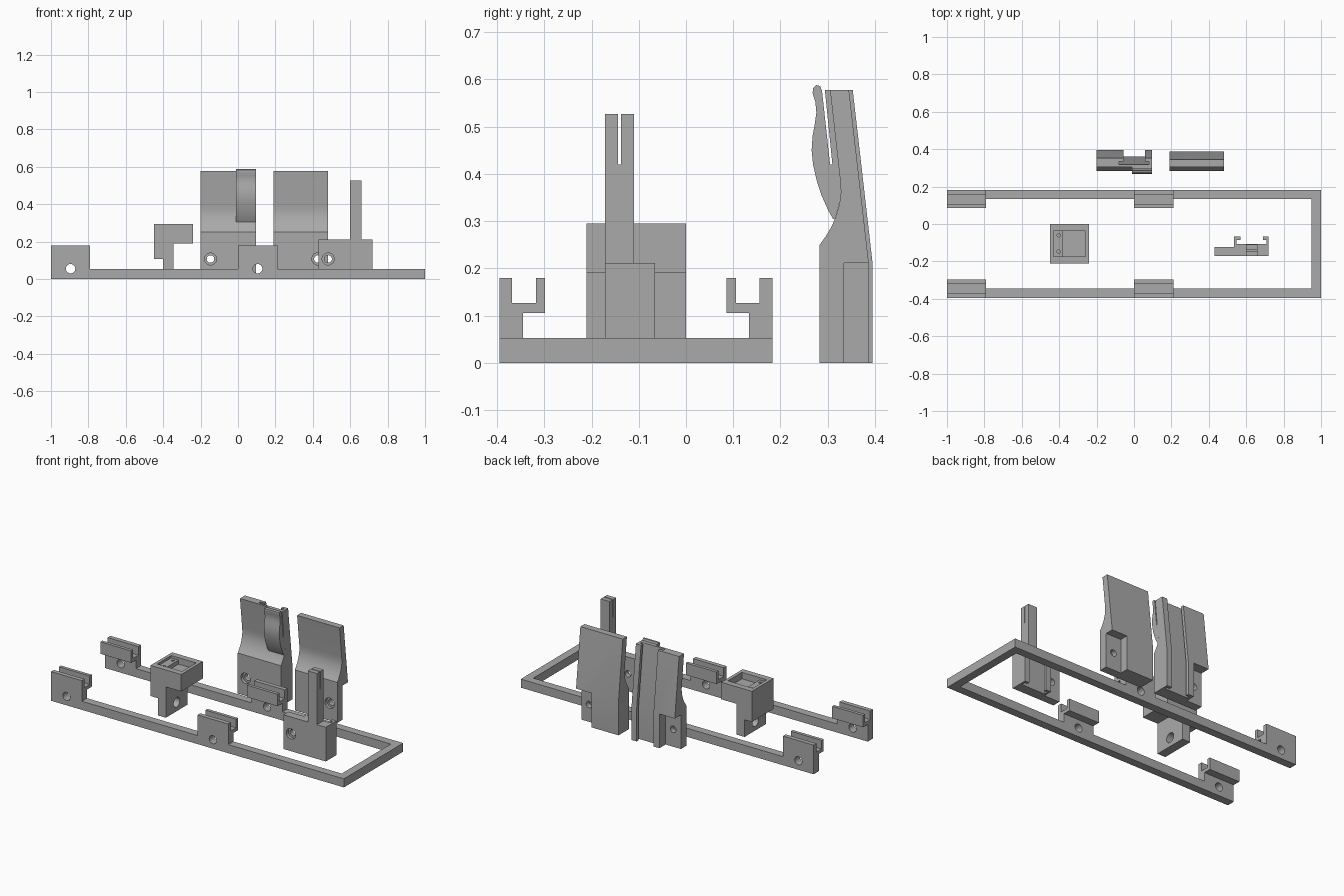
import bpy, bmesh, math

if "Cube" in bpy.data.objects:
    bpy.data.objects.remove(bpy.data.objects["Cube"])

grey = bpy.data.materials.new("plain_grey")
grey.diffuse_color = (0.40, 0.40, 0.40, 1)
grey.use_nodes = True
grey.node_tree.nodes["Principled BSDF"].inputs["Base Color"].default_value = grey.diffuse_color


def prism(name, pts, axis, lo, hi):
    """Extrude a 2D outline along an axis: x takes (y,z), y takes (x,z), z takes (x,y)."""
    place = {"x": lambda a, b, t: (t, a, b),
             "y": lambda a, b, t: (a, t, b),
             "z": lambda a, b, t: (a, b, t)}[axis]
    bm = bmesh.new()
    low = [bm.verts.new(place(a, b, lo)) for a, b in pts]
    top = [bm.verts.new(place(a, b, hi)) for a, b in pts]
    bm.faces.new(low)
    bm.faces.new(top)
    n = len(pts)
    for i in range(n):
        j = (i + 1) % n
        bm.faces.new((low[i], low[j], top[j], top[i]))
    bmesh.ops.recalc_face_normals(bm, faces=bm.faces)
    mesh = bpy.data.meshes.new(name)
    bm.to_mesh(mesh)
    bm.free()
    mesh.materials.append(grey)
    ob = bpy.data.objects.new(name, mesh)
    bpy.context.scene.collection.objects.link(ob)
    return ob


def rect(a0, a1, b0, b1):
    return [(a0, b0), (a1, b0), (a1, b1), (a0, b1)]


def box(x0, x1, y0, y1, z0, z1, name="cutter"):
    return prism(name, rect(x0, x1, y0, y1), "z", z0, z1)


def hole(a, b, r, axis, lo, hi):
    ring = [(a + r * math.cos(k * math.tau / 32), b + r * math.sin(k * math.tau / 32))
            for k in range(32)]
    return prism("hole_cutter", ring, axis, lo, hi)


def cut(ob, *cutters):
    """Subtract each cutter and remove it."""
    for c in cutters:
        c.hide_render = True
        mod = ob.modifiers.new("cut", "BOOLEAN")
        mod.operation, mod.solver, mod.object = "DIFFERENCE", "EXACT", c
        bpy.context.view_layer.objects.active = ob
        bpy.ops.object.modifier_apply(modifier=mod.name)
        bpy.data.objects.remove(c)


# U-shaped base frame with screw holes under the clips
MID = -0.106
CLIPS = (-1.0, 0.0)
frame = prism("base_frame", [(-1, -0.395), (1, -0.395), (1, 0.183), (-1, 0.183), (-1, 0.133),
                             (0.95, 0.133), (0.95, -0.345), (-1, -0.345)], "z", 0, 0.053)
for x in CLIPS:
    cut(frame, hole(x + 0.105, 0.055, 0.025, "y", -0.5, 0.3))

# Four slotted clips, mirrored across the frame's middle line
clip = [(-0.289, 0.053), (-0.289, 0.18), (-0.262, 0.18), (-0.262, 0.127), (-0.212, 0.127),
        (-0.212, 0.18), (-0.192, 0.18), (-0.192, 0.106), (-0.239, 0.106), (-0.239, 0.053)]
for x in CLIPS:
    for side in (1, -1):
        ob = prism("rail_clip", [(MID + side * a, b) for a, b in clip], "x", x, x + 0.21)
        cut(ob, hole(x + 0.105, 0.055, 0.025, "y", -0.5, 0.3))

# Button block on a leg, with a stepped pocket on top
block = prism("pocket_block", [(-0.40, 0), (-0.345, 0), (-0.345, 0.19), (-0.24, 0.19),
                               (-0.24, 0.295), (-0.45, 0.295), (-0.45, 0.106), (-0.40, 0.106)],
              "y", -0.211, 0)
cut(block,
    box(-0.43, -0.26, -0.174, -0.037, 0.28, 0.4),
    box(-0.38, -0.26, -0.174, -0.037, 0.255, 0.4),
    hole(-0.403, -0.06, 0.009, "z", 0.22, 0.4),
    hole(-0.403, -0.148, 0.009, "z", 0.22, 0.4),
    hole(-0.105, 0.055, 0.03, "x", -0.6, -0.2))

# Post stand: thin ear with a screw hole, T-slot body
stand = prism("post_stand", [(0.43, -0.172), (0.72, -0.172), (0.72, -0.066), (0.69, -0.066),
                             (0.69, -0.085), (0.708, -0.085), (0.708, -0.108), (0.548, -0.108),
                             (0.548, -0.085), (0.57, -0.085), (0.57, -0.066), (0.535, -0.066),
                             (0.535, -0.122), (0.43, -0.122)], "z", 0, 0.211)
cut(stand, hole(0.482, 0.107, 0.02, "y", -0.3, 0),
    hole(0.482, 0.107, 0.032, "y", -0.3, -0.152))
post = box(0.598, 0.66, -0.172, -0.11, 0.211, 0.527, "split_post")
cut(post, box(0.5, 0.7, -0.144, -0.138, 0.42, 0.6))


# Grip plates: concave front, leaning back, recessed screw ear
def grip(name, x0, x1, back, ear0, ear1, screw):
    front = [(0.283, 0), (0.283, 0.25), (0.296, 0.268), (0.309, 0.29), (0.318, 0.312),
             (0.325, 0.337), (0.328, 0.362), (0.326, 0.39), (0.305, 0.578)]
    ob = prism(name, front + [(back - 0.042, 0.578), (back, 0.211), (back, 0)], "x", x0, x1)
    cut(ob, box(ear0, ear1, 0.335, 0.5, -0.1, 0.211),
        hole(screw, 0.107, 0.02, "y", 0.2, 0.5),
        hole(screw, 0.107, 0.032, "y", 0.2, 0.303))
    return ob


grip("right_grip", 0.19, 0.48, 0.387, 0.375, 0.6, 0.427)
BACK = 0.395
left = grip("left_grip", -0.20, 0.095, BACK, -0.3, -0.095, -0.147)


# T-slot down the back of the left grip, parallel to its slope
def slot(d0, d1, x0, x1):
    line = [(BACK, -0.1), (BACK, 0.211), (BACK - 0.048, 0.63)]
    return prism("slot_cutter", [(y - d1, z) for y, z in line] +
                 [(y - d0, z) for y, z in reversed(line)], "x", x0, x1)


cut(left, slot(-0.05, 0.03, -0.055, 0.06), slot(0.019, 0.035, -0.08, 0.08))

# Curved finger lever with a thin slit behind it
prism("finger_lever", [(0.316, 0.305), (0.311, 0.305), (0.300, 0.325), (0.288, 0.352),
                       (0.277, 0.385), (0.269, 0.42), (0.266, 0.45), (0.268, 0.48),
                       (0.273, 0.508), (0.276, 0.53), (0.274, 0.552), (0.268, 0.571),
                       (0.269, 0.582), (0.276, 0.588), (0.284, 0.586), (0.288, 0.576),
                       (0.305, 0.42), (0.310, 0.42), (0.294, 0.578), (0.308, 0.578),
                       (0.329, 0.39), (0.331, 0.362)], "x", -0.01, 0.095)

# Smooth the curves, keep the edges sharp
for ob in bpy.context.scene.objects:
    ob.select_set(True)
    bpy.context.view_layer.objects.active = ob
bpy.ops.object.shade_smooth_by_angle(angle=math.radians(30))
